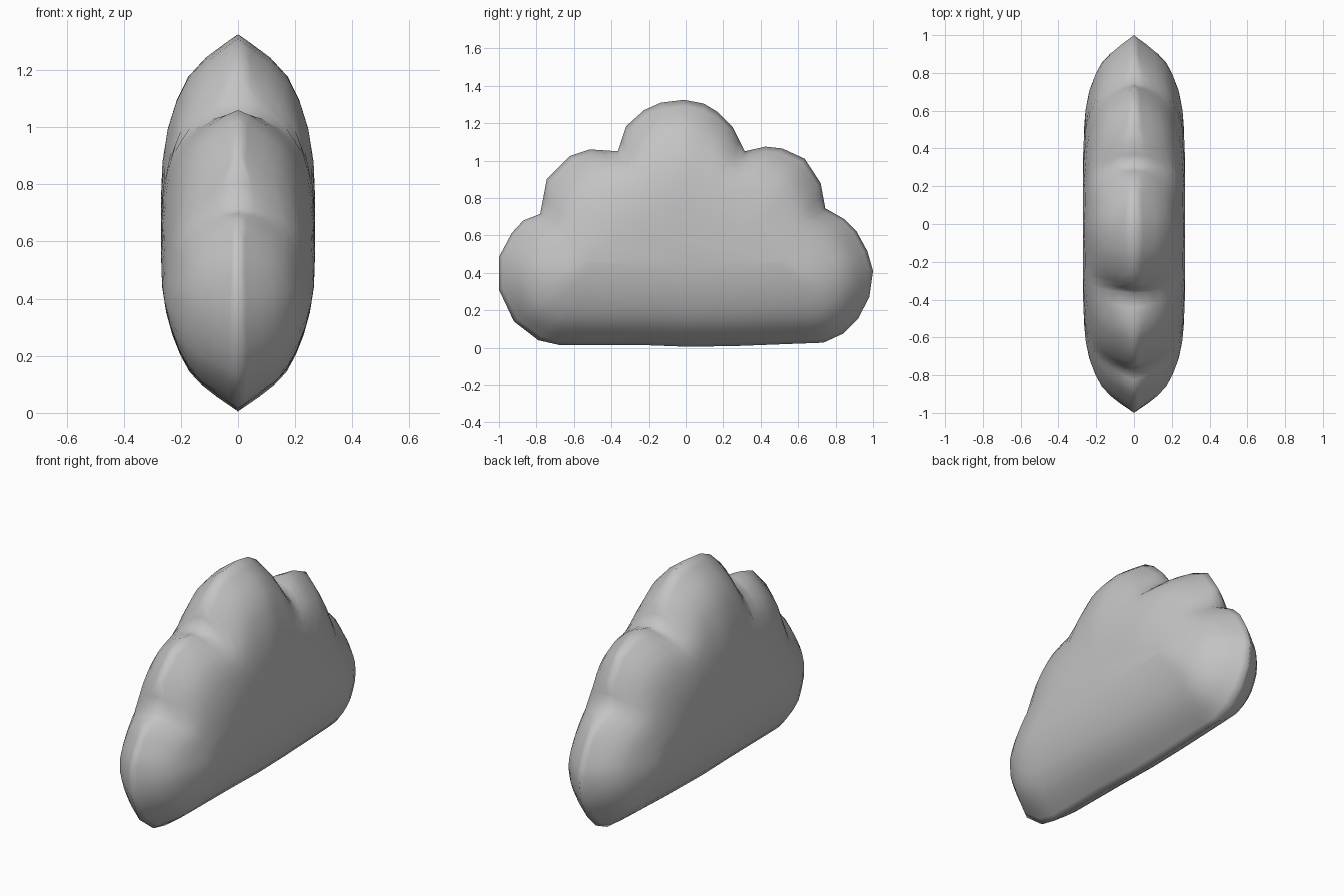
import bpy
import bmesh
from mathutils import Vector
from mathutils.geometry import convex_hull_2d, intersect_point_line

if "Cube" in bpy.data.objects:
    bpy.data.objects.remove(bpy.data.objects["Cube"])

# Scalloped side outline (y, z), counter-clockwise from the front lobe
OUTLINE = [(-1, .31), (-.92, .14), (-.79, .04), (-.68, .015), (-.46, .015),
           (-.25, .015), (.02, .005), (.29, .01), (.55, .02), (.735, .027),
           (.84, .075), (.92, .155), (.98, .27), (1, .41), (.97, .515),
           (.91, .625), (.85, .685), (.745, .745), (.72, .88), (.635, 1.01),
           (.515, 1.065), (.425, 1.075), (.315, 1.05), (.25, 1.18), (.17, 1.26),
           (.095, 1.305), (-.01, 1.325), (-.135, 1.31), (-.225, 1.27),
           (-.32, 1.185), (-.365, 1.05), (-.515, 1.06), (-.62, 1.025),
           (-.745, .9), (-.78, .715), (-.87, .68), (-.93, .615), (-1, .485)]
HALF_WIDTH, REACH, RIM, SPINE_Z = .27, .52, .15, .5
STEPS = (.04, .1, .18, .28, .4, .54, .7, .88)


def loop_edges(points):
    return list(zip(points, points[1:] + points[:1]))


corners = [Vector((0, y, z)) for y, z in OUTLINE]
edges = loop_edges(corners)
hull_edges = loop_edges([corners[i] for i in convex_hull_2d(OUTLINE)])
rim = [p for a, b in edges for p in (a, (a + b) / 2)]


def edge_distance(p, border):
    """Distance from a point to a closed border."""
    best = 9
    for a, b in border:
        hit, f = intersect_point_line(p, a, b)
        hit = a.lerp(b, min(1, max(0, f)))
        best = min(best, (p - hit).length)
    return best


def swell(distance, reach, power):
    t = min(1, distance / reach)
    return (1 - (1 - t) ** 2) ** power


def puff(p):
    """Half thickness: one broad dome, pinched close to the scalloped rim."""
    dome = swell(edge_distance(p, hull_edges), REACH, .6)
    return HALF_WIDTH * dome * swell(edge_distance(p, edges), RIM, .5)


# Cloud body: rings shrink from the shared rim to a spine on each side
bm = bmesh.new()
rim_verts = [bm.verts.new(p) for p in rim]
n = len(rim)
for side in (1, -1):
    previous = rim_verts
    for t in STEPS:
        ring = []
        for p in rim:
            q = p.lerp(Vector((0, p.y * .5, SPINE_Z)), t)
            ring.append(bm.verts.new((side * puff(q), q.y, q.z)))
        for i in range(n):
            j = (i + 1) % n
            bm.faces.new((previous[i], previous[j], ring[j], ring[i]))
        previous = ring
    bm.faces.new(previous)
bmesh.ops.recalc_face_normals(bm, faces=bm.faces)

mesh = bpy.data.meshes.new("cloud")
bm.to_mesh(mesh)
bm.free()
mesh.shade_smooth()
cloud = bpy.data.objects.new("cloud", mesh)
bpy.context.collection.objects.link(cloud)

grey = bpy.data.materials.new("soft grey")
grey.diffuse_color = (.55, .55, .55, 1)
grey.use_nodes = True
grey.node_tree.nodes["Principled BSDF"].inputs["Base Color"].default_value = grey.diffuse_color
mesh.materials.append(grey)
